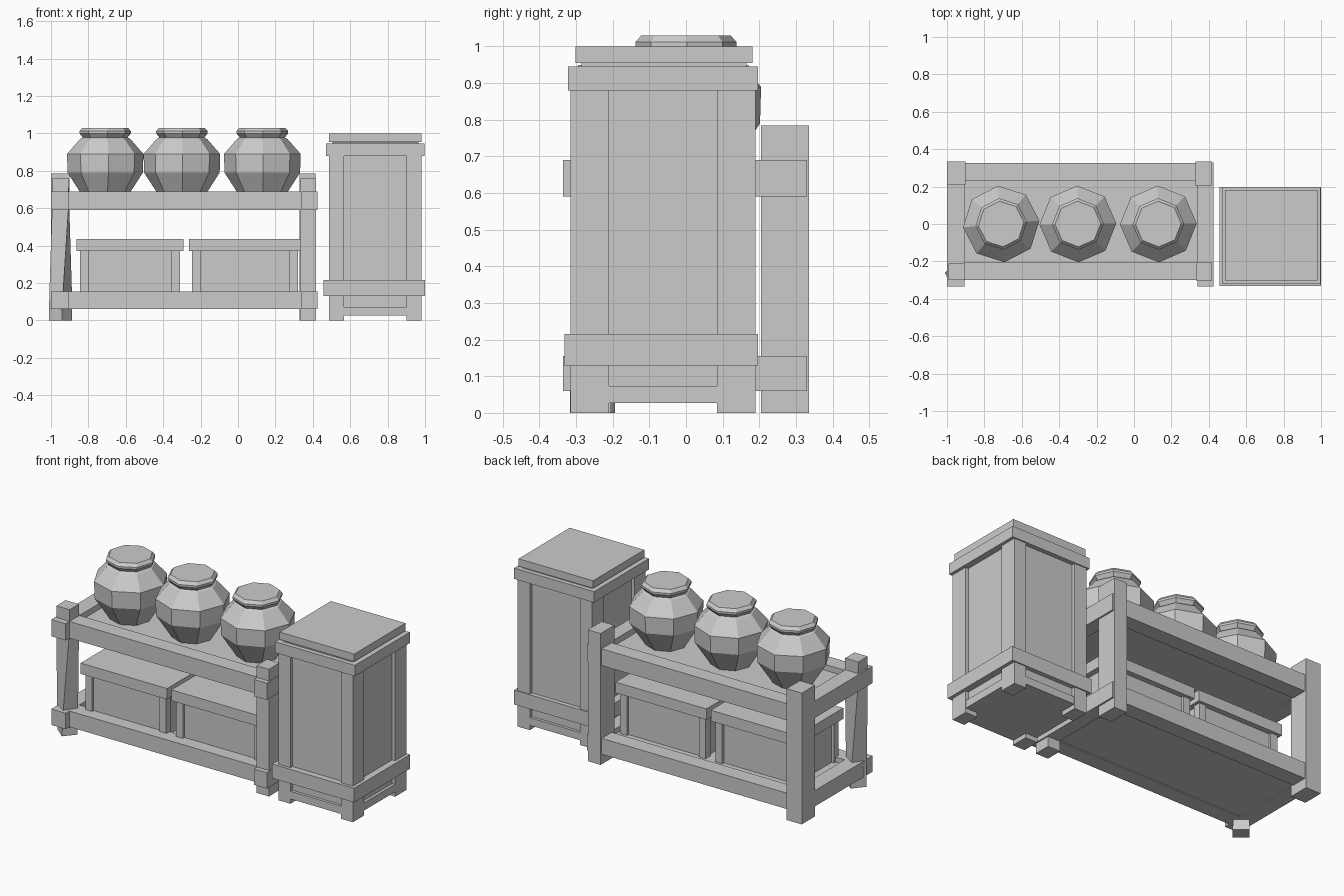
import bpy, bmesh, math

if "Cube" in bpy.data.objects:
    bpy.data.objects.remove(bpy.data.objects["Cube"])


def add_mesh(name, bm):
    bmesh.ops.recalc_face_normals(bm, faces=bm.faces)
    me = bpy.data.meshes.new(name)
    bm.to_mesh(me)
    bm.free()
    ob = bpy.data.objects.new(name, me)
    bpy.context.collection.objects.link(ob)
    return ob


def loft(name, rings):
    """Skin a list of equal-sized point rings and cap both ends."""
    bm = bmesh.new()
    vs = [[bm.verts.new(p) for p in r] for r in rings]
    n = len(vs[0])
    for a, b in zip(vs, vs[1:]):
        for i in range(n):
            j = (i + 1) % n
            bm.faces.new((a[i], a[j], b[j], b[i]))
    bm.faces.new(vs[0])
    bm.faces.new(vs[-1])
    return add_mesh(name, bm)


def box(name, x0, x1, y0, y1, z0, z1):
    base = [(x0, y0), (x1, y0), (x1, y1), (x0, y1)]
    return loft(name, [[(x, y, z) for x, y in base] for z in (z0, z1)])


def ring(cx, cy, r, z, n, turn):
    return [(cx + r * math.cos(turn + i * math.tau / n),
             cy + r * math.sin(turn + i * math.tau / n), z) for i in range(n)]


# Rack: two levels of rails, end beams and a board
for level, z0, z1 in (("lower", 0.06, 0.155), ("upper", 0.59, 0.69)):
    box(level + "_front_rail", -0.92, 0.35, -0.30, -0.205, z0, z1)
    box(level + "_back_rail", -0.92, 0.35, 0.23, 0.325, z0, z1)
    box(level + "_left_beam", -1.0, -0.905, -0.335, 0.325, z0, z1)
    box(level + "_right_beam", 0.34, 0.425, -0.335, 0.33, z0, z1)
    box(level + "_board", -0.92, 0.35, -0.22, 0.24, z0 + 0.005, z0 + 0.065)

# Rack posts
box("back_left_post", -1.0, -0.9, 0.21, 0.335, 0, 0.785)
box("back_right_post", 0.33, 0.415, 0.205, 0.335, 0, 0.785)
box("front_right_post", 0.335, 0.418, -0.305, -0.205, 0, 0.76)
# The front left post twists towards its foot
loft("front_left_post", [
    ring(-0.948, -0.255, 0.062, 0, 4, math.radians(5)),
    ring(-0.948, -0.255, 0.062, 0.12, 4, math.radians(10)),
    ring(-0.948, -0.255, 0.062, 0.6, 4, math.radians(42)),
    ring(-0.948, -0.255, 0.062, 0.76, 4, math.radians(45))])

# Octagonal sealed jars
profile = [(0.115, 0.655), (0.202, 0.79), (0.205, 0.89), (0.135, 0.97),
           (0.12, 0.978), (0.138, 1.0), (0.138, 1.012), (0.122, 1.03)]
for i, (cx, turn) in enumerate(((-0.71, 5), (-0.30, 1), (0.13, 1))):
    loft(f"jar_{i + 1}", [ring(cx, 0, r, z, 8, math.radians(turn)) for r, z in profile])

# Lidded crates on the lower board
for i, (x0, x1) in enumerate(((-0.845, -0.31), (-0.245, 0.32))):
    n = f"crate_{i + 1}"
    y0, y1 = -0.235, 0.165
    box(n + "_body", x0 + 0.015, x1 - 0.015, y0 + 0.015, y1 - 0.015, 0.12, 0.38)
    box(n + "_lid", x0 - 0.018, x1 + 0.018, y0 - 0.018, y1 + 0.018, 0.37, 0.435)
    for px in (x0, x1 - 0.045):
        for py in (y0, y1 - 0.045):
            box(n + "_corner_strip", px, px + 0.045, py, py + 0.045, 0.12, 0.375)

# Cabinet: recessed panels, corner posts, bands, base and lid
X0, X1, Y0, Y1 = 0.487, 0.98, -0.315, 0.19
box("cabinet_panels", X0 + 0.02, X1 - 0.02, Y0 + 0.02, Y1 - 0.02, 0.03, 0.95)
for px in (X0, X1 - 0.08):
    for py in (Y0, Y1 - 0.105):
        box("cabinet_post", px, px + 0.08, py, py + 0.105, 0, 0.9)
box("cabinet_low_rail", X0 + 0.003, X1 - 0.003, Y0 + 0.003, Y1 - 0.003, 0.027, 0.073)
box("cabinet_bottom_band", 0.457, 1.0, -0.332, 0.197, 0.13, 0.215)
box("cabinet_top_band", 0.47, 0.998, -0.322, 0.197, 0.88, 0.945)
lid = box("cabinet_lid", 0.487, 0.98, -0.302, 0.182, 0.955, 1.0)
box("cabinet_lid_neck", 0.505, 0.965, -0.285, 0.165, 0.94, 0.96)
